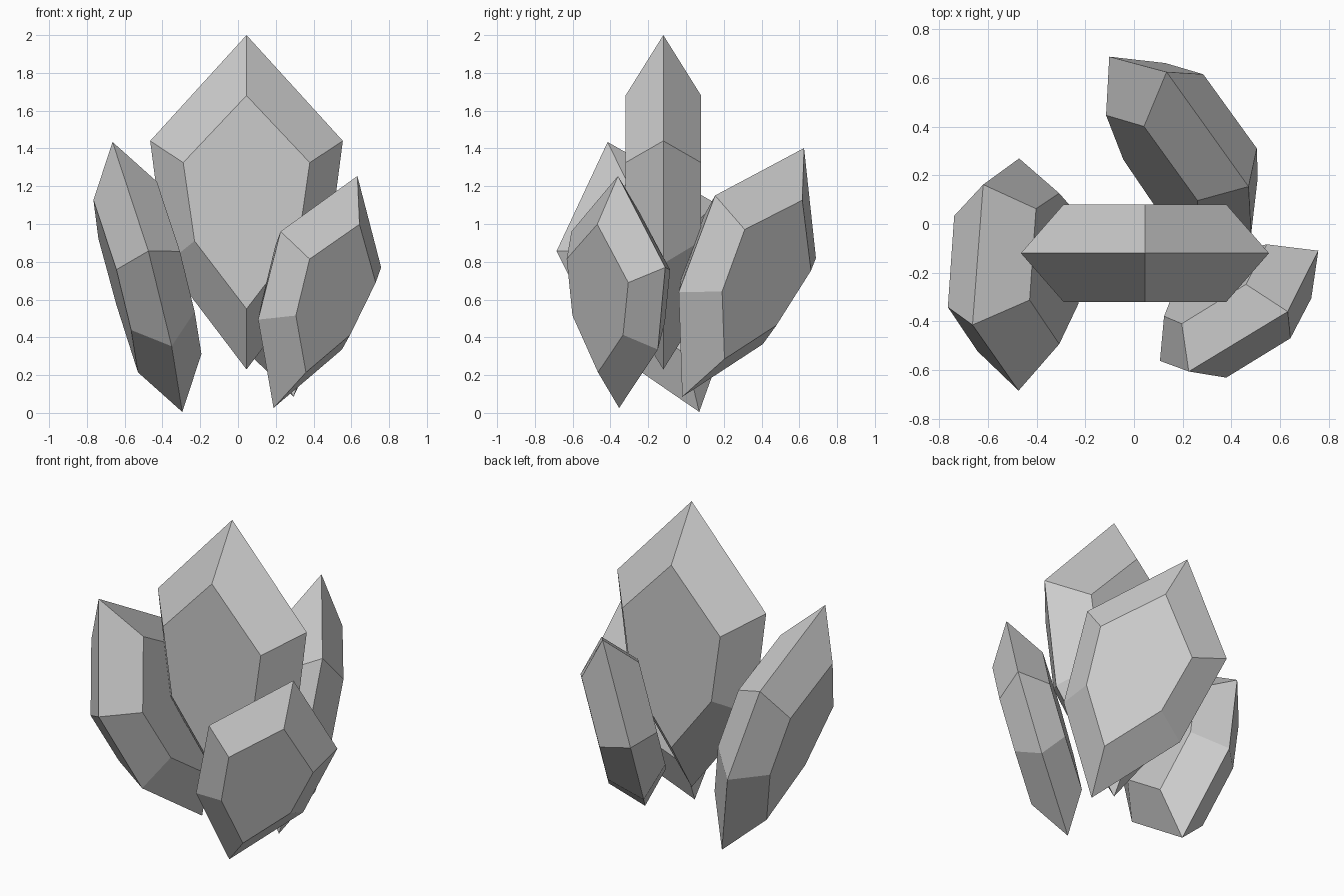
import bpy
import bmesh
from mathutils import Vector, Matrix

if "Cube" in bpy.data.objects:
    bpy.data.objects.remove(bpy.data.objects["Cube"], do_unlink=True)

# Single stone colour
stone = bpy.data.materials.new("grey_stone")
stone.use_nodes = True
GREY = (0.6, 0.6, 0.6, 1)
stone.diffuse_color = GREY
stone.node_tree.nodes["Principled BSDF"].inputs["Base Color"].default_value = GREY

LENGTH, THICK = 1.77, 0.2
SHOULDER = 1.21 / LENGTH   # how far up the axis the widest corners sit


def hexagon(tip, upper, lower, base):
    """Mirrored six-sided outline from (half width, height) pairs."""
    return [(0, tip), upper, lower, (0, base),
            (-lower[0], lower[1]), (-upper[0], upper[1])]


RIM = hexagon(1.77, (0.51, 1.21), (0.425, 0.56), 0)
FACET = hexagon(1.45, (0.335, 1.095), (0.275, 0.68), 0.32)


def crystal(name, base, tip, corner):
    """Bevelled hexagonal crystal from its base, tip and one widest corner."""
    base, tip, corner = Vector(base), Vector(tip), Vector(corner)
    axis = tip - base
    scale = axis.length / LENGTH
    up = axis.normalized()
    side = corner - (base + axis * SHOULDER)
    side = (side - up * side.dot(up)).normalized()
    frame = Matrix((side, up.cross(side), up)).transposed()

    bm = bmesh.new()
    layers = [(FACET, -THICK), (RIM, 0), (FACET, THICK)]
    rings = [[bm.verts.new(base + frame @ Vector((x, y, z)) * scale)
              for x, z in outline] for outline, y in layers]
    for a, b in zip(rings, rings[1:]):
        for i in range(6):
            j = (i + 1) % 6
            bm.faces.new((a[i], a[j], b[j], b[i]))
    bm.faces.new(rings[0])
    bm.faces.new(rings[-1])
    bmesh.ops.recalc_face_normals(bm, faces=bm.faces)

    mesh = bpy.data.meshes.new(name)
    bm.to_mesh(mesh)
    bm.free()
    mesh.materials.append(stone)
    obj = bpy.data.objects.new(name, mesh)
    bpy.context.collection.objects.link(obj)


# Tall upright crystal with three smaller ones leaning outwards
crystal("main_crystal", (0.045, -0.12, 0.23), (0.045, -0.12, 2.0), (0.56, -0.12, 1.44))
crystal("right_crystal", (-0.295, 0.07, 0.005), (-0.664, -0.415, 1.434), (-0.474, -0.685, 0.855))
crystal("left_crystal", (0.188, -0.354, 0.026), (0.632, -0.36, 1.254), (0.76, -0.107, 0.767))
crystal("back_crystal", (0.294, -0.02, 0.085), (0.134, 0.625, 1.402), (-0.105, 0.69, 0.815))
